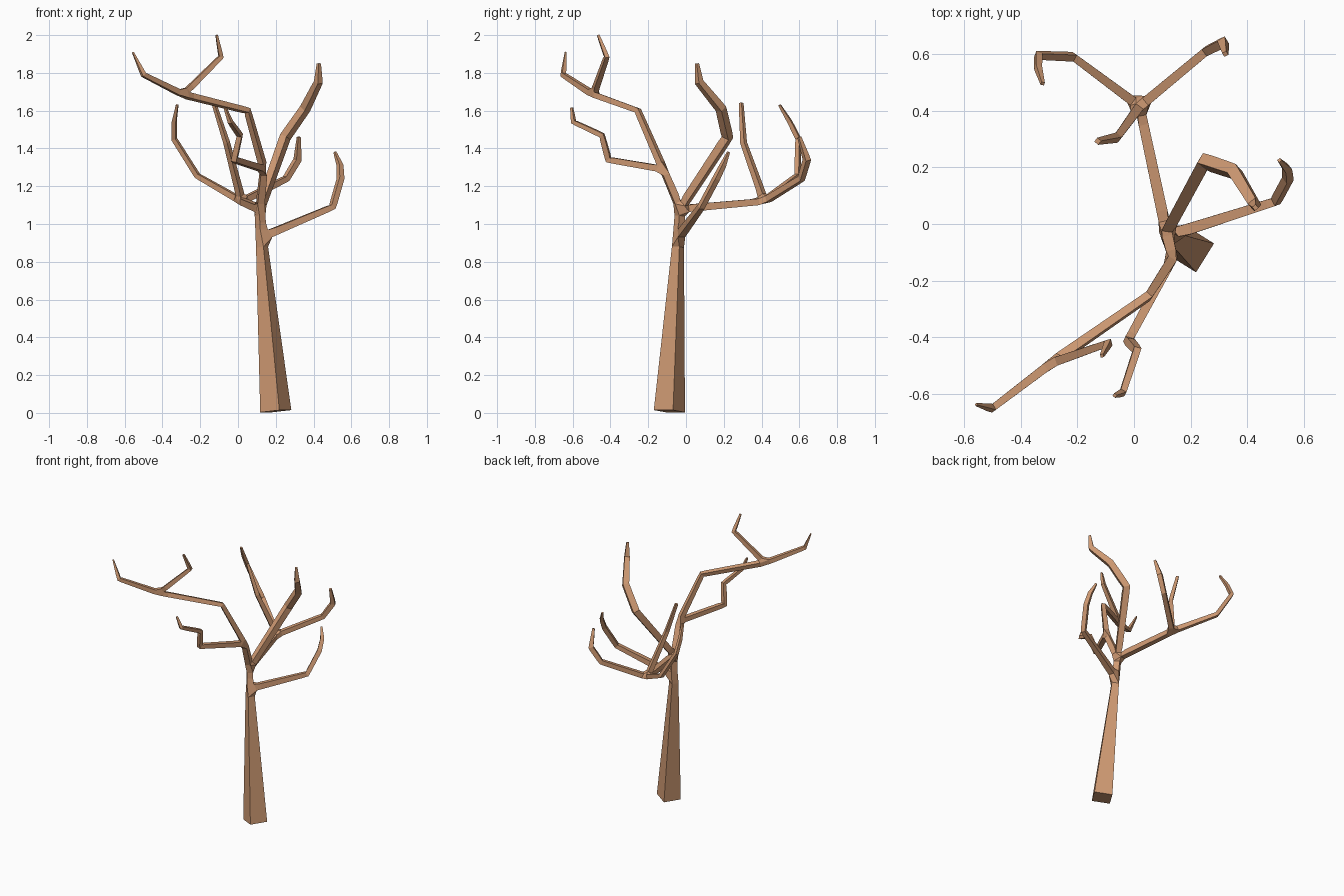
import bpy

bark = bpy.data.materials.new("tan_bark")
bark.diffuse_color = (0.62, 0.32, 0.17, 1)

verts, edges, radii = [], [], []


def limb(start, *points):
    """Chain of (x, y, z, half_width) points grown from an existing joint; returns the joint ids."""
    ids = []
    for x, y, z, r in points:
        verts.append((x, y, z))
        radii.append(r)
        i = len(verts) - 1
        if start is not None:
            edges.append((start, i))
        start = i
        ids.append(i)
    return ids


# trunk: base, low fork, crown fork
trunk = limb(None, (0.20, -0.088, 0.009, 0.060), (0.123, -0.04, 0.93, 0.021),
             (0.115, -0.03, 1.08, 0.020))
low_fork, crown = trunk[1], trunk[2]

# low right limb
limb(low_fork, (0.50, 0.08, 1.09, 0.015), (0.543, 0.16, 1.24, 0.015),
     (0.54, 0.195, 1.31, 0.013), (0.513, 0.225, 1.38, 0.006))

# front left limb with two side shoots
left = limb(crown, (0.137, -0.12, 1.29, 0.017), (0.05, -0.255, 1.60, 0.014),
            (-0.29, -0.49, 1.685, 0.016), (-0.50, -0.65, 1.79, 0.012),
            (-0.557, -0.637, 1.91, 0.004))
limb(left[2], (-0.09, -0.42, 1.885, 0.012), (-0.113, -0.465, 2.0, 0.006))
limb(left[0], (-0.02, -0.41, 1.34, 0.015), (0.01, -0.445, 1.47, 0.013),
     (-0.04, -0.595, 1.54, 0.011), (-0.068, -0.605, 1.615, 0.006))

# thick upright limb
limb(crown, (0.25, 0.22, 1.46, 0.022), (0.355, 0.185, 1.61, 0.021),
     (0.425, 0.07, 1.75, 0.017), (0.428, 0.058, 1.85, 0.008))

# back limb with three shoots
back = limb(crown, (0.02, 0.415, 1.12, 0.017))
limb(back[0], (-0.215, 0.59, 1.255, 0.013), (-0.338, 0.595, 1.45, 0.012),
     (-0.338, 0.55, 1.54, 0.011), (-0.322, 0.495, 1.63, 0.006))
limb(back[0], (0.255, 0.61, 1.24, 0.015), (0.315, 0.64, 1.34, 0.016),
     (0.322, 0.60, 1.46, 0.008))
limb(back[0], (-0.06, 0.305, 1.43, 0.013), (-0.128, 0.292, 1.64, 0.009))

# skin the skeleton into square limbs
mesh = bpy.data.meshes.new("bare_tree")
mesh.from_pydata(verts, edges, [])
mesh.materials.append(bark)
tree = bpy.data.objects.new("bare_tree", mesh)
bpy.context.collection.objects.link(tree)
skin = tree.modifiers.new("Skin", 'SKIN')
skin.branch_smoothing = 0
skin.use_smooth_shade = False
for i, sv in enumerate(mesh.skin_vertices[0].data):
    sv.radius = (radii[i], radii[i])
    sv.use_root = (i == 0)
